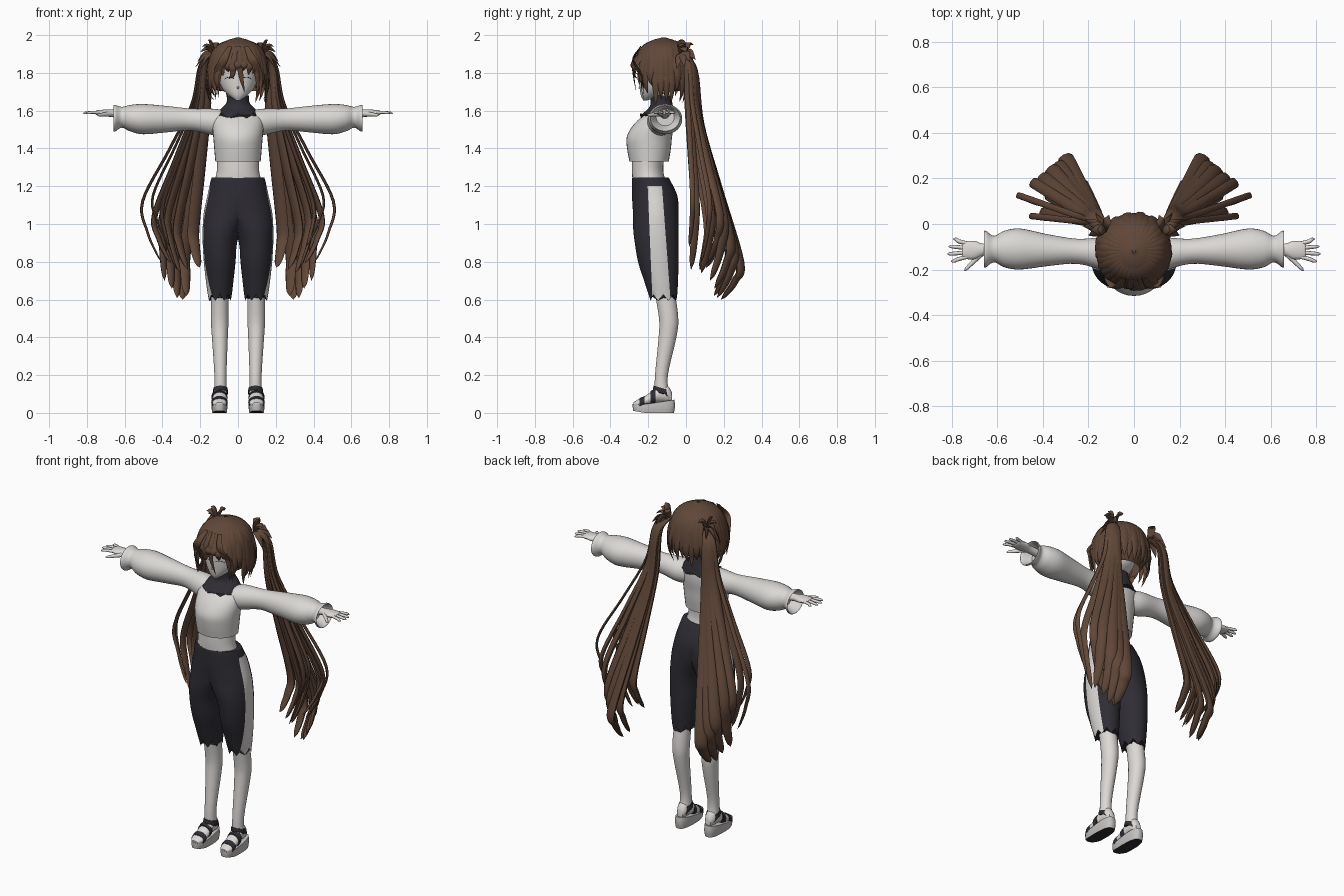
import bpy, bmesh, math, random
from mathutils import Vector

random.seed(4)
if "Cube" in bpy.data.objects:
    bpy.data.objects.remove(bpy.data.objects["Cube"])


def material(name, rgb):
    m = bpy.data.materials.new(name)
    m.use_nodes = True
    m.diffuse_color = (*rgb, 1)
    m.node_tree.nodes["Principled BSDF"].inputs["Base Color"].default_value = (*rgb, 1)
    return m


SKIN = material("pale skin", (0.72, 0.69, 0.67))
CLOTH = material("off white cloth", (0.70, 0.68, 0.66))
DARK = material("charcoal cloth", (0.028, 0.026, 0.034))
HAIR = material("brown hair", (0.118, 0.063, 0.04))
SOLE = material("light grey sole", (0.55, 0.53, 0.52))


def smooth(rows, steps):
    """Catmull-Rom interpolation of rows of numbers."""
    v = [Vector(r) for r in rows]
    v = [2 * v[0] - v[1]] + v + [2 * v[-1] - v[-2]]
    out = []
    for a, b, c, d in zip(v, v[1:], v[2:], v[3:]):
        for i in range(steps):
            t = i / steps
            out.append(0.5 * (2 * b + (c - a) * t + (2 * a - 5 * b + 4 * c - d) * t ** 2
                              + (3 * b - a - 3 * c + d) * t ** 3))
    return out + [v[-2]]


def skin(bm, rings):
    """Bridge rings of points and cap both ends."""
    loops = [[bm.verts.new(p) for p in ring] for ring in rings]
    n = len(loops[0])
    for a, b in zip(loops, loops[1:]):
        for i in range(n):
            j = (i + 1) % n
            bm.faces.new((a[i], a[j], b[j], b[i]))
    bm.faces.new(loops[0])
    bm.faces.new(loops[-1])


def loft(bm, rows, axis="z", sides=32, steps=4, power=1.0, zigzag=0.0):
    """Rows are (position on axis, centre 1, centre 2, radius 1, radius 2)."""
    rings = []
    for t, a, b, ra, rb in smooth(rows, steps):
        ring = []
        for i in range(sides):
            q = math.tau * i / sides
            c, s = math.cos(q), math.sin(q)
            u = a + max(ra, 0.001) * math.copysign(abs(c) ** power, c)
            w = b + max(rb, 0.001) * math.copysign(abs(s) ** power, s)
            ring.append({"x": (t, u, w), "y": (u, t, w), "z": (u, w, t)}[axis])
        rings.append(ring)
    if zigzag:
        rings[-1] = [(x, y, z + zigzag * (abs(i % 6 - 3) - 1.5)) for i, (x, y, z) in enumerate(rings[-1])]
    skin(bm, rings)


def strand(bm, points, wide, flat=0.4, sides=8, steps=5):
    """Tapered lock; points are (x, y, z, half width)."""
    pts = smooth(points, steps)
    rings = []
    for i, p in enumerate(pts):
        tangent = (pts[min(i + 1, len(pts) - 1)] - pts[max(i - 1, 0)]).to_3d().normalized()
        normal = tangent.cross(wide).normalized()
        side = normal.cross(tangent)
        w = max(p[3], 0.0008)
        rings.append([p.to_3d() + side * w * math.cos(math.tau * k / sides)
                      + normal * w * flat * math.sin(math.tau * k / sides) for k in range(sides)])
    skin(bm, rings)


def finish(bm, name, *mats, mirror=False):
    bmesh.ops.recalc_face_normals(bm, faces=bm.faces)
    me = bpy.data.meshes.new(name)
    bm.to_mesh(me)
    bm.free()
    ob = bpy.data.objects.new(name, me)
    bpy.context.collection.objects.link(ob)
    for m in mats:
        me.materials.append(m)
    bpy.ops.object.select_all(action="DESELECT")
    ob.select_set(True)
    bpy.context.view_layer.objects.active = ob
    bpy.ops.object.shade_smooth_by_angle(angle=math.radians(50))
    if mirror:
        ob.modifiers.new("mirror", "MIRROR")


def solid(name, mat, rows, mirror=False, **kw):
    bm = bmesh.new()
    loft(bm, rows, **kw)
    finish(bm, name, mat, mirror=mirror)


# Head, neck and midriff
solid("head", SKIN, [(1.655, 0, -.215, .012, .012), (1.68, 0, -.187, .048, .052), (1.72, 0, -.155, .085, .09),
                     (1.78, 0, -.145, .105, .104), (1.85, 0, -.135, .115, .118), (1.92, 0, -.135, .09, .1),
                     (1.95, 0, -.135, .04, .04)])
solid("nose", SKIN, [(-.235, 0, 1.722, .01, .014), (-.246, 0, 1.722, .005, .007), (-.252, 0, 1.72, .001, .001)],
      axis="y", sides=10)
solid("midriff", SKIN, [(1.21, 0, -.192, .13, .09), (1.28, 0, -.203, .112, .083), (1.37, 0, -.2, .113, .085)])

# Thin lashes
bm = bmesh.new()
up = Vector((0, 0, 1))
lash = []
for x, z, w in ((.022, 1.768, .001), (.035, 1.776, .002), (.055, 1.776, .002), (.07, 1.766, .001)):
    lash.append((x, -.148 - .104 * math.sqrt(1 - (x / .104) ** 2), z, w))
strand(bm, lash, up)
finish(bm, "lashes", DARK, mirror=True)

# Sweater, sleeves and dark collar
solid("sweater", CLOTH, [(1.33, 0, -.195, .12, .104), (1.40, 0, -.196, .126, .116), (1.46, 0, -.194, .131, .12),
                         (1.52, 0, -.174, .136, .108), (1.57, 0, -.15, .13, .083), (1.61, 0, -.13, .08, .055)])
solid("sleeves", CLOTH, [(.06, -.145, 1.535, .066, .064), (.13, -.132, 1.54, .072, .07), (.25, -.12, 1.553, .055, .058),
                         (.38, -.115, 1.555, .07, .07), (.5, -.11, 1.555, .09, .08), (.57, -.11, 1.56, .08, .07),
                         (.615, -.11, 1.565, .058, .055), (.65, -.11, 1.56, .08, .07), (.656, -.11, 1.56, .074, .064),
                         (.6, -.11, 1.565, .048, .045)], mirror=True, axis="x")
solid("collar", DARK, [(1.68, 0, -.135, .057, .053), (1.64, 0, -.13, .062, .058), (1.615, 0, -.132, .086, .065),
                       (1.572, 0, -.15, .119, .094)], sides=48, zigzag=.009)

# Hands with fingers and thumb
bm = bmesh.new()
loft(bm, [(.58, -.112, 1.578, .024, .022), (.66, -.113, 1.585, .026, .02), (.70, -.115, 1.588, .04, .018),
          (.745, -.115, 1.589, .038, .013), (.755, -.115, 1.589, .03, .008)], axis="x", sides=16)
for i, tip in enumerate((.795, .815, .82, .805)):
    y = -.085 - .02 * i
    fan = (i - 1.5) * -.006
    strand(bm, [(.735, y, 1.59, .009), (.77, y + fan, 1.591, .009), (tip - .012, y + 2 * fan, 1.588, .0075),
                (tip, y + 2 * fan, 1.586, .002)], Vector((0, 1, 0)), flat=.9)
strand(bm, [(.67, -.13, 1.583, .014), (.705, -.165, 1.58, .011), (.735, -.195, 1.577, .008), (.745, -.205, 1.576, .002)],
       up, flat=.9)
finish(bm, "hands", SKIN, mirror=True)

# Shorts: one half from waist to hem, joined at the middle, with side stripes cut in
bm = bmesh.new()
loft(bm, [(1.247, 0, -.188, .136, .092), (1.235, 0, -.186, .143, .1), (1.15, .012, -.166, .15, .12),
          (1.06, .045, -.16, .136, .121), (.98, .08, -.16, .107, .12), (.9, .096, -.156, .091, .115),
          (.8, .097, -.147, .084, .107), (.7, .097, -.132, .073, .09), (.61, .096, -.12, .062, .073)],
     sides=48, zigzag=.011)
for v in bm.verts:
    v.co.x = max(v.co.x, 0)
inside = [f for f in bm.faces if all(v.co.x < 1e-5 for v in f.verts)]
bmesh.ops.delete(bm, geom=inside, context="FACES")
stripe_edges = ((-.203, .042), (-.127, .075))
cuts = [((0, y0, 1.2), (0, 1, slope)) for y0, slope in stripe_edges] + [((0, 0, 1.2), (0, 0, 1))]
for point, normal in cuts:
    bmesh.ops.bisect_plane(bm, geom=bm.verts[:] + bm.edges[:] + bm.faces[:], plane_co=point, plane_no=normal)
for f in bm.faces:
    c = f.calc_center_median()
    low, high = (y0 + slope * (1.2 - c.z) for y0, slope in stripe_edges)
    f.material_index = int(low < c.y < high and c.z < 1.2 and c.x > .1)
finish(bm, "shorts", DARK, CLOTH, mirror=True)

# Lower legs and feet
solid("lower_legs", SKIN, [(.66, .096, -.115, .046, .054), (.5, .097, -.092, .047, .051), (.4, .096, -.098, .042, .047),
                           (.2, .093, -.13, .032, .034), (.1, .093, -.128, .034, .038)], mirror=True)
solid("feet", SKIN, [(-.075, .094, .085, .018, .026), (-.1, .094, .1, .032, .045), (-.15, .095, .098, .036, .042),
                     (-.2, .097, .07, .039, .03), (-.25, .098, .053, .037, .02), (-.278, .098, .046, .02, .01)],
      mirror=True, axis="y", sides=20)

# Wedge sandals: sloping sole with a dark underside, and straps
bm = bmesh.new()
loft(bm, [(0, .098, -.172, .038, .108), (.035, .098, -.17, .042, .112), (.07, .098, -.172, .041, .11)],
     sides=40, steps=2, power=.75)
for v in bm.verts:
    v.co.z = v.co.z * (.5 + .5 * (v.co.y + .285) / .225) + .012 * max(0, (-.22 - v.co.y) / .065)
for f in bm.faces:
    f.material_index = int(len(f.verts) > 4 and f.calc_center_median().z < .02)
finish(bm, "sandal_soles", SOLE, DARK, mirror=True)
bm = bmesh.new()
loft(bm, [(.135, .093, -.129, .037, .042), (.12, .093, -.128, .04, .046), (.105, .093, -.126, .04, .049)],
     sides=24, zigzag=.006)
for v in bm.verts:
    v.co.z -= (v.co.y + .14) * .3
for y, z, rx, rz in ((-.175, .082, .041, .04), (-.232, .056, .042, .028)):
    loft(bm, [(y - .013, .098, z - .006, rx, rz), (y, .098, z, rx + .002, rz), (y + .013, .098, z + .006, rx, rz)],
         axis="y", sides=20, steps=1)
finish(bm, "sandal_straps", DARK, mirror=True)

# Hair cap, open over the face
bm = bmesh.new()
bmesh.ops.create_uvsphere(bm, u_segments=32, v_segments=20, radius=1)
for v in bm.verts:
    v.co = Vector((v.co.x * .152, v.co.y * .155 - .121, v.co.z * .165 + 1.82))
hidden = []
for f in bm.faces:
    c = f.calc_center_median()
    if c.z < 1.70 or (c.y < -.17 and c.z < 1.84):
        hidden.append(f)
bmesh.ops.delete(bm, geom=hidden, context="FACES")
finish(bm, "hair_cap", HAIR)

# Hanging locks around the head, shorter over the face
bm = bmesh.new()
COUNT = 34
for i in range(COUNT):
    a = math.tau * (i + .5) / COUNT
    c, s = math.cos(a), math.sin(a)
    if s < -.8:
        end = random.uniform(1.78, 1.82)
    elif s < -.3:
        end = random.uniform(1.66, 1.73)
    else:
        end = random.uniform(1.63, 1.71)
    puff = random.uniform(.98, 1.05)
    pts = []
    for e, w in ((87, .004), (50, .017), (22, .024)):
        e = math.radians(e)
        pts.append((.156 * math.cos(e) * c, -.118 + .156 * math.cos(e) * s, 1.82 + .167 * math.sin(e), w))
    for k, r, w in ((.5, 1.03 * puff, .02), (.8, .99 * puff, .012), (1, random.uniform(.82, 1.02), .001)):
        pts.append((.158 * r * c, -.118 + .158 * r * s, 1.88 + (end - 1.88) * k, w))
    strand(bm, pts, Vector((-s, c, 0)), flat=.3)
# Long forelocks crossing the face
for x, low, bend in ((.015, 1.70, .02), (-.03, 1.77, -.02), (-.1, 1.67, -.005), (.1, 1.67, .005),
                     (-.118, 1.66, 0), (.118, 1.66, 0)):
    strand(bm, [(x * .4, -.24, 1.94, .008), (x * .7, -.28, 1.87, .016), (x, -.284 + abs(x) * .4, 1.79, .013),
                (x + bend, -.27 + abs(x) * .4, low, .001)], Vector((1, 0, 0)), flat=.3)
finish(bm, "head_locks", HAIR)

# Twin tails: (widest x, y, z, end height, half width) for each strand
TAILS = [(.30, .285, .80, .60, .036), (.33, .255, .87, .61, .034), (.36, .235, .92, .66, .034), (.28, .23, .85, .62, .036),
         (.235, .17, .98, .77, .036), (.40, .20, 1.02, .70, .032), (.44, .18, 1.05, .79, .024),
         (.505, .125, 1.12, .79, .014), (.45, .035, 1.15, .88, .014), (.40, .05, 1.1, .76, .024),
         (.32, .12, 1.0, .76, .034), (.37, .13, 1.05, .74, .03)]
root = Vector((.128, -.02, 1.90))
bm = bmesh.new()
for x, y, z, end, w in TAILS:
    far = Vector((x, y, z)) - root
    wide = Vector((-far.y, far.x, 0)).normalized()
    pts = [(*root, .022)]
    for drop, out, k in ((.08, .14, .9), (.34, .26, .95), (.65, .60, 1), (1, 1, 1)):
        pts.append((root.x + far.x * out + .025 * (1 - out), root.y + far.y * out + .022 * (1 - out),
                    root.z + far.z * drop, w * k))
    inward = .28 if y < .2 else .04
    for drop, width in ((.5, .85), (.85, .6), (1, .05)):
        pts.append((root.x + far.x * (1 - inward * drop ** 2), root.y + far.y * (1 - .33 * drop ** 2),
                    z + (end - z) * drop, w * width))
    strand(bm, pts, wide, flat=.5, steps=6)
finish(bm, "twin_tails", HAIR, mirror=True)

# Spiky tufts where the tails are tied
bm = bmesh.new()
for x, y, z in ((.225, -.01, 1.83), (.215, .02, 1.86), (.16, -.03, 1.975), (.20, 0, 1.91), (.17, .05, 1.87),
                (.20, -.05, 1.82), (.11, .04, 1.95), (.18, .04, 1.79), (.19, -.03, 1.94)):
    mid = (root + Vector((x, y, z))) / 2
    strand(bm, [(*root, .016), (mid.x, mid.y, mid.z + .025, .022), (x, y, z, .001)], Vector((.3, 1, .2)).normalized())
finish(bm, "hair_tufts", HAIR, mirror=True)
